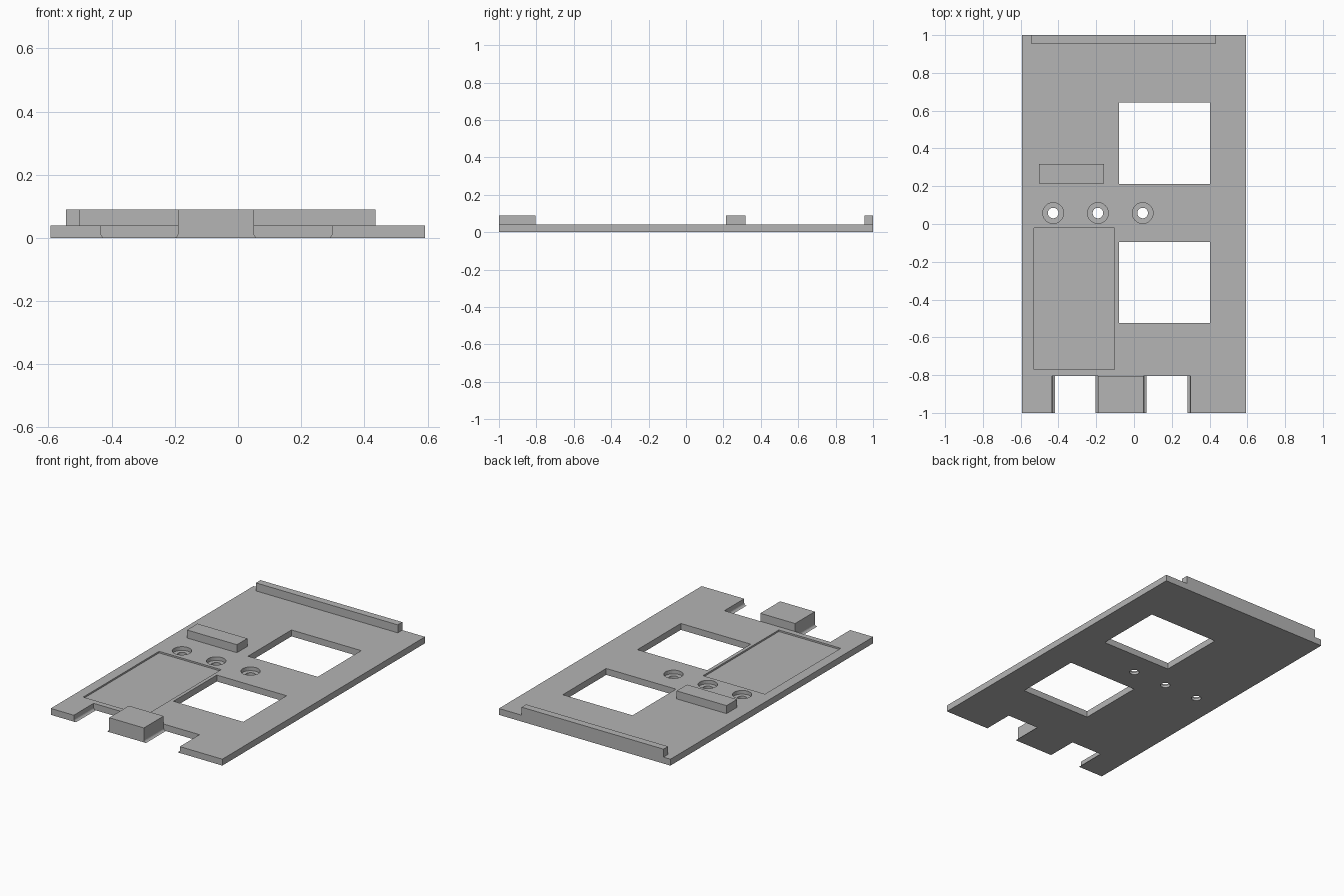
import bpy
import bmesh
from math import cos, sin, pi

if "Cube" in bpy.data.objects:
    bpy.data.objects.remove(bpy.data.objects["Cube"], do_unlink=True)

THICK, RAISED = 0.04, 0.09
LOW, HIGH = -0.05, 0.2          # cutter overshoot

grey = bpy.data.materials.new("plain grey")
grey.use_nodes = True
colour = (0.46, 0.46, 0.46, 1)
grey.diffuse_color = colour
grey.node_tree.nodes["Principled BSDF"].inputs["Base Color"].default_value = colour


def prism(name, points, offset):
    """Extrude a closed outline of 3D points along an offset."""
    bm = bmesh.new()
    face = bm.faces.new([bm.verts.new(p) for p in points])
    grown = bmesh.ops.extrude_face_region(bm, geom=[face])["geom"]
    moved = [g for g in grown if isinstance(g, bmesh.types.BMVert)]
    bmesh.ops.translate(bm, verts=moved, vec=offset)
    bmesh.ops.recalc_face_normals(bm, faces=bm.faces)
    mesh = bpy.data.meshes.new(name)
    bm.to_mesh(mesh)
    bm.free()
    mesh.materials.append(grey)
    obj = bpy.data.objects.new(name, mesh)
    bpy.context.collection.objects.link(obj)
    return obj


def box(name, x0, x1, y0, y1, z0, z1):
    outline = [(x0, y0, z0), (x1, y0, z0), (x1, y1, z0), (x0, y1, z0)]
    return prism(name, outline, (0, 0, z1 - z0))


def disc(name, x, y, radius, z0, z1, sides=32):
    ring = [2 * pi * i / sides for i in range(sides)]
    outline = [(x + radius * cos(a), y + radius * sin(a), z0) for a in ring]
    return prism(name, outline, (0, 0, z1 - z0))


def notch(name, x0, x1, y0, y1, radius=0.015, steps=6):
    """Slot shape whose side walls curve inward at the underside."""
    arc = [pi / 2 * i / steps for i in range(steps + 1)]
    left = [(x0 + radius * (1 - cos(a)), radius * (1 - sin(a))) for a in arc]
    right = [(x0 + x1 - x, z) for x, z in reversed(left)]
    profile = ([(x0, HIGH)] + left + [(x0 + radius, LOW), (x1 - radius, LOW)]
               + right + [(x1, HIGH)])
    return prism(name, [(x, y0, z) for x, z in profile], (0, y1 - y0, 0))


def cut(target, cutter):
    cutter.hide_render = True
    mod = target.modifiers.new("cut", "BOOLEAN")
    mod.operation = "DIFFERENCE"
    mod.solver = "EXACT"
    mod.object = cutter
    bpy.context.view_layer.objects.active = target
    bpy.ops.object.modifier_apply(modifier=mod.name)
    bpy.data.objects.remove(cutter, do_unlink=True)


# Base plate
plate = box("base_plate", -0.593, 0.592, -1, 1, 0, THICK)

# Two square windows
for y0, y1 in ((0.213, 0.642), (-0.523, -0.095)):
    cut(plate, box("window_cutter", -0.08, 0.402, y0, y1, LOW, HIGH))

# Shallow rectangular pocket
cut(plate, box("pocket_cutter", -0.53, -0.102, -0.77, -0.022, 0.03, HIGH))

# Counterbored screw holes
for x in (-0.428, -0.191, 0.046):
    cut(plate, disc("counterbore_cutter", x, 0.058, 0.055, 0.017, HIGH))
    cut(plate, disc("screw_hole_cutter", x, 0.058, 0.028, LOW, HIGH))

# Front edge notches
for x0, x1 in ((-0.434, -0.19), (0.05, 0.298)):
    cut(plate, notch("notch_cutter", x0, x1, -1.1, -0.805))

# Raised blocks
box("back_rail", -0.545, 0.435, 0.955, 1, THICK, RAISED)
box("middle_block", -0.503, -0.158, 0.215, 0.318, THICK, RAISED)
box("front_block", -0.19, 0.05, -1, -0.805, THICK, RAISED)
